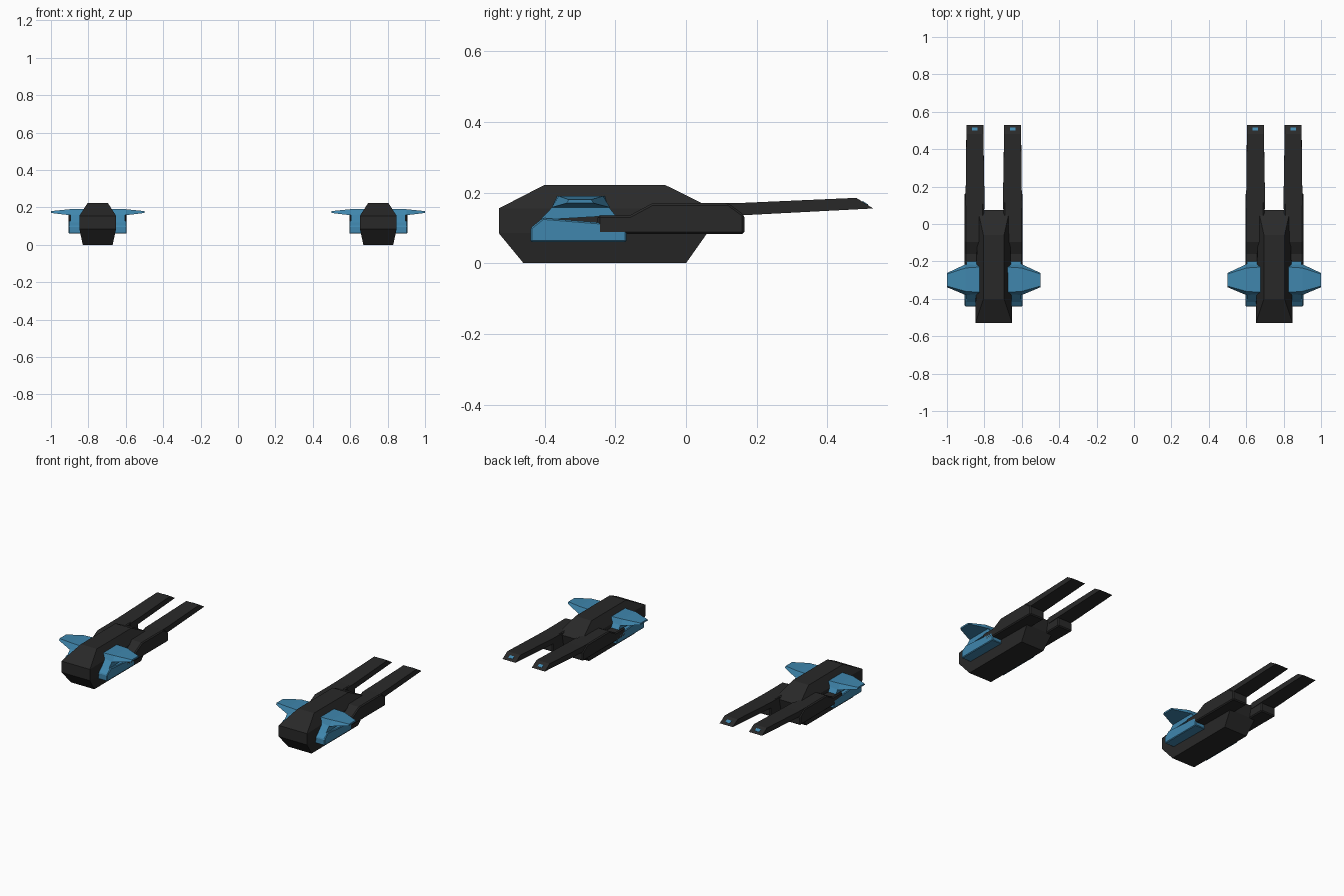
import bpy, bmesh

if "Cube" in bpy.data.objects:
    bpy.data.objects.remove(bpy.data.objects["Cube"])


def material(name, rgb):
    m = bpy.data.materials.new(name)
    m.diffuse_color = (*rgb, 1)
    m.use_nodes = True
    m.node_tree.nodes["Principled BSDF"].inputs["Base Color"].default_value = m.diffuse_color
    return m


BLACK = material("dark_hull", (0.022, 0.022, 0.022))
BLUE = material("blue_trim", (0.05, 0.24, 0.42))


def loft(name, rings, mat, ship_x, side=1, bevel=0):
    """Skin equal-length rings of points into a closed flat-shaded solid."""
    bm = bmesh.new()
    rows = [[bm.verts.new((ship_x + side * x, y, z)) for x, y, z in r] for r in rings]
    n = len(rows[0])
    for a, b in zip(rows, rows[1:]):
        for i in range(n):
            j = (i + 1) % n
            bm.faces.new((a[i], a[j], b[j], b[i]))
    bm.faces.new(rows[0])
    bm.faces.new(rows[-1])
    bmesh.ops.recalc_face_normals(bm, faces=bm.faces)
    me = bpy.data.meshes.new(name)
    bm.to_mesh(me)
    bm.free()
    me.materials.append(mat)
    ob = bpy.data.objects.new(name, me)
    bpy.context.collection.objects.link(ob)
    if bevel:
        b = ob.modifiers.new("chamfer", "BEVEL")
        b.width = bevel
        b.segments = 1
    return ob


def level(z, y0, y1, w0, w1):
    """Horizontal hull outline at height z."""
    return [(-w0, y0, z), (w0, y0, z), (w1, y1, z), (-w1, y1, z)]


def profile(x, pts):
    """Side profile (y, z) placed at x."""
    return [(x, y, z) for y, z in pts]


def section(y, x0, x1, z0, z1):
    """Rectangular cross-section at y."""
    return [(x0, y, z0), (x1, y, z0), (x1, y, z1), (x0, y, z1)]


def build_ship(cx):
    # faceted main hull
    loft("main_hull", [level(0.0, -0.46, 0.0, 0.08, 0.08),
                       level(0.085, -0.53, 0.06, 0.098, 0.09),
                       level(0.155, -0.53, 0.075, 0.098, 0.085),
                       level(0.222, -0.40, -0.06, 0.055, 0.055)], BLACK, cx)
    for s in (1, -1):
        # boom root block with sloped nose
        block = [(-0.25, 0.082), (0.165, 0.082), (0.165, 0.137), (0.12, 0.17),
                 (-0.095, 0.17), (-0.16, 0.135), (-0.25, 0.135)]
        loft("boom_block", [profile(0.053, block), profile(0.155, block)],
             BLACK, cx, s, 0.006)
        # long flat boom with slanted tip
        loft("boom_blade", [section(0.08, 0.05, 0.15, 0.132, 0.169),
                            section(0.165, 0.05, 0.15, 0.136, 0.171),
                            [(0.056, 0.53, 0.155), (0.146, 0.53, 0.155),
                             (0.146, 0.482, 0.185), (0.056, 0.482, 0.185)]],
             BLACK, cx, s)
        # small light on the slanted tip
        light = [(0.497, 0.172), (0.513, 0.162), (0.516, 0.166), (0.5, 0.176)]
        loft("tip_light", [profile(0.086, light), profile(0.116, light)], BLUE, cx, s)
        # side pod
        pod = [(-0.44, 0.06), (-0.168, 0.06), (-0.168, 0.106), (-0.18, 0.11),
               (-0.405, 0.128), (-0.44, 0.10)]
        loft("side_pod", [profile(0.075, pod), profile(0.155, pod)], BLUE, cx, s, 0.004)
        # strut joining pod and wing
        strut = [(-0.42, 0.115), (-0.37, 0.125), (-0.2, 0.135), (-0.225, 0.168),
                 (-0.37, 0.168)]
        loft("wing_strut", [profile(0.085, strut), profile(0.145, strut)], BLUE, cx, s)
        # tapered wing
        loft("wing", [[(0.075, y, z) for y, z in
                       [(-0.375, 0.16), (-0.22, 0.16), (-0.23, 0.19), (-0.365, 0.19)]],
                      [(0.15, y, z) for y, z in
                       [(-0.38, 0.158), (-0.215, 0.158), (-0.235, 0.19), (-0.36, 0.19)]],
                      [(0.25, y, z) for y, z in
                       [(-0.338, 0.17), (-0.262, 0.17), (-0.268, 0.18), (-0.332, 0.18)]]],
             BLUE, cx, s)


for ship_x in (-0.75, 0.75):
    build_ship(ship_x)
